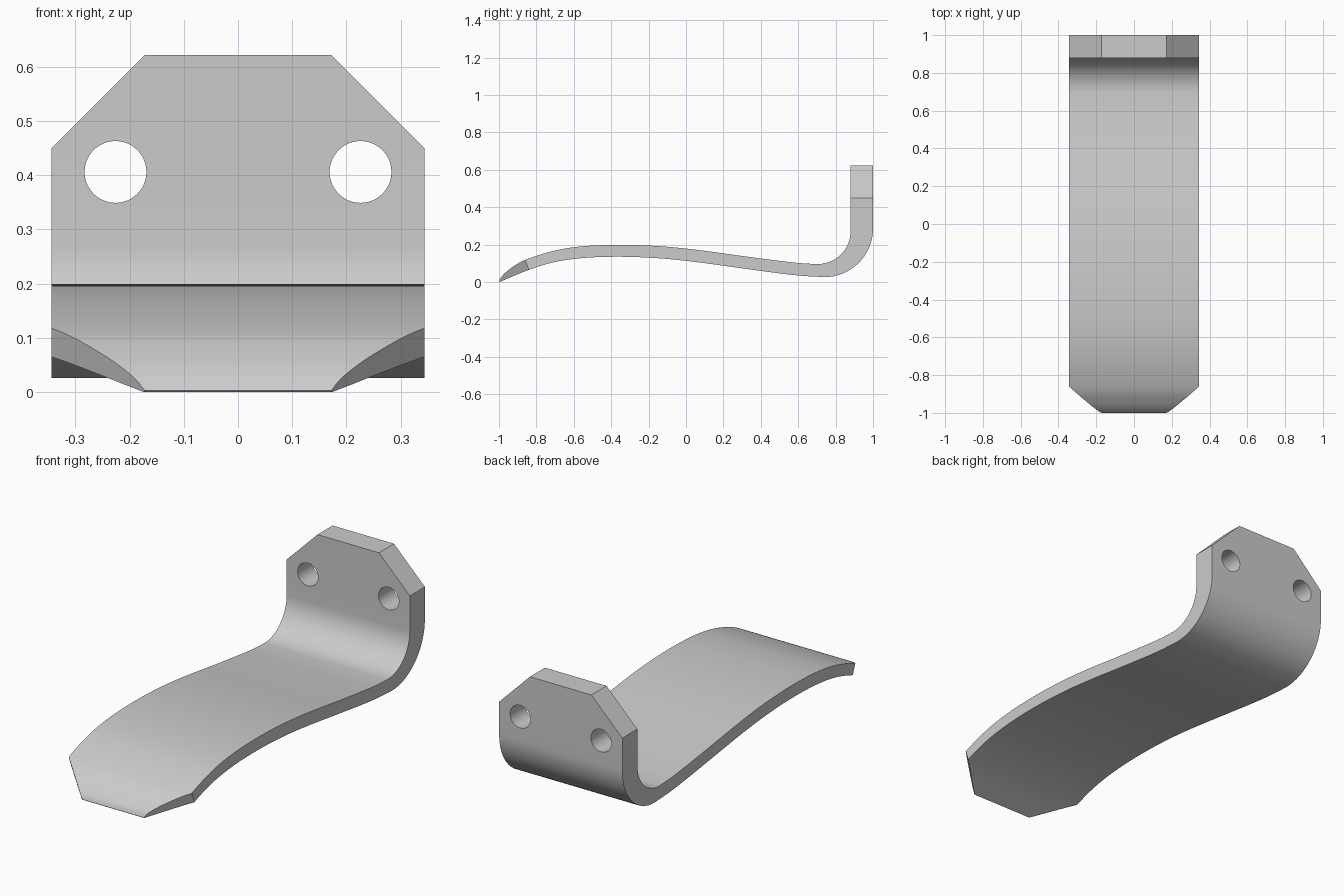
import bpy, bmesh, math
from mathutils import Vector

if "Cube" in bpy.data.objects:
    bpy.data.objects.remove(bpy.data.objects["Cube"])

W = 0.344      # half width
C = 0.172      # half width left between the corner chamfers


def smooth(points, n=6):
    """Catmull-Rom curve through (y, z) points."""
    p = [Vector(q) for q in points]
    p = [2 * p[0] - p[1]] + p + [2 * p[-1] - p[-2]]
    out = []
    for a, b, c, d in zip(p, p[1:], p[2:], p[3:]):
        for i in range(n):
            t = i / n
            out.append(0.5 * (2 * b + (c - a) * t + (2 * a - 5 * b + 4 * c - d) * t * t
                              + (3 * b - a - 3 * c + d) * t ** 3))
    return out + [p[-2]]


def arc(cy, cz, r, n=16):
    """Quarter arc from straight down to straight back."""
    return [Vector((cy + r * math.sin(a), cz - r * math.cos(a)))
            for a in (math.pi / 2 * i / n for i in range(n + 1))]


# Side profile: curved tongue, bend and upright flange
upper = smooth([(-1, 0.003), (-0.985, 0.03), (-0.94, 0.071), (-0.86, 0.118), (-0.7, 0.168),
                (-0.54, 0.192), (-0.35, 0.199), (-0.15, 0.192), (0.05, 0.173),
                (0.3, 0.139), (0.5, 0.113), (0.62, 0.1), (0.705, 0.096)])
lower = smooth([(-0.997, 0), (-0.84, 0.065), (-0.7, 0.107), (-0.54, 0.129), (-0.35, 0.135),
                (-0.15, 0.127), (0.05, 0.107), (0.3, 0.073), (0.5, 0.046),
                (0.62, 0.033), (0.74, 0.026)])
profile = (upper[:-1] + arc(0.705, 0.271, 0.175) + [Vector((0.88, 0.622)), Vector((1, 0.622))]
           + arc(0.74, 0.286, 0.26)[::-1] + lower[:-1][::-1])

bm = bmesh.new()
face = bm.faces.new([bm.verts.new((-W, p.x, p.y)) for p in profile])
ext = bmesh.ops.extrude_face_region(bm, geom=[face])
bmesh.ops.translate(bm, vec=(2 * W, 0, 0),
                    verts=[v for v in ext["geom"] if isinstance(v, bmesh.types.BMVert)])


def chamfer(a, b, c, s):
    """Cut off the corner outside the plane through three points, mirrored by s."""
    a, b, c = (Vector((q[0] * s, q[1], q[2])) for q in (a, b, c))
    no = (b - a).cross(c - a)
    if no.x * s < 0:
        no = -no
    cut = bmesh.ops.bisect_plane(bm, geom=bm.verts[:] + bm.edges[:] + bm.faces[:], dist=1e-5,
                                 plane_co=a, plane_no=no, clear_outer=True)
    edges = [e for e in cut["geom_cut"] if isinstance(e, bmesh.types.BMEdge) and e.is_boundary]
    bmesh.ops.holes_fill(bm, edges=edges, sides=0)


for s in (-1, 1):
    chamfer((C, -1, 0.003), (W, -0.86, 0.118), (W, -0.84, 0.065), s)   # tongue tip
    chamfer((C, 0.88, 0.622), (C, 1, 0.622), (W, 1, 0.45), s)          # flange top
bmesh.ops.recalc_face_normals(bm, faces=bm.faces[:])

mesh = bpy.data.meshes.new("bent_plate")
bm.to_mesh(mesh)
bm.free()
plate = bpy.data.objects.new("bent_plate", mesh)
bpy.context.collection.objects.link(plate)

grey = bpy.data.materials.new("plain grey")
grey.diffuse_color = (0.6, 0.6, 0.6, 1)
grey.use_nodes = True
grey.node_tree.nodes["Principled BSDF"].inputs["Base Color"].default_value = grey.diffuse_color
mesh.materials.append(grey)

# Two mounting holes through the flange
for s in (-1, 1):
    bpy.ops.mesh.primitive_cylinder_add(vertices=48, radius=0.057, depth=0.4,
                                        location=(0.226 * s, 0.94, 0.406),
                                        rotation=(math.pi / 2, 0, 0))
    cutter = bpy.context.object
    cutter.name = "hole_cutter"
    cutter.data.materials.append(grey)
    bpy.context.view_layer.objects.active = plate
    mod = plate.modifiers.new("hole", "BOOLEAN")
    mod.operation, mod.solver, mod.object = "DIFFERENCE", "EXACT", cutter
    bpy.ops.object.modifier_apply(modifier=mod.name)
    bpy.data.objects.remove(cutter)

bpy.ops.object.select_all(action="DESELECT")
plate.select_set(True)
bpy.context.view_layer.objects.active = plate
bpy.ops.object.shade_smooth_by_angle(angle=math.radians(25))
